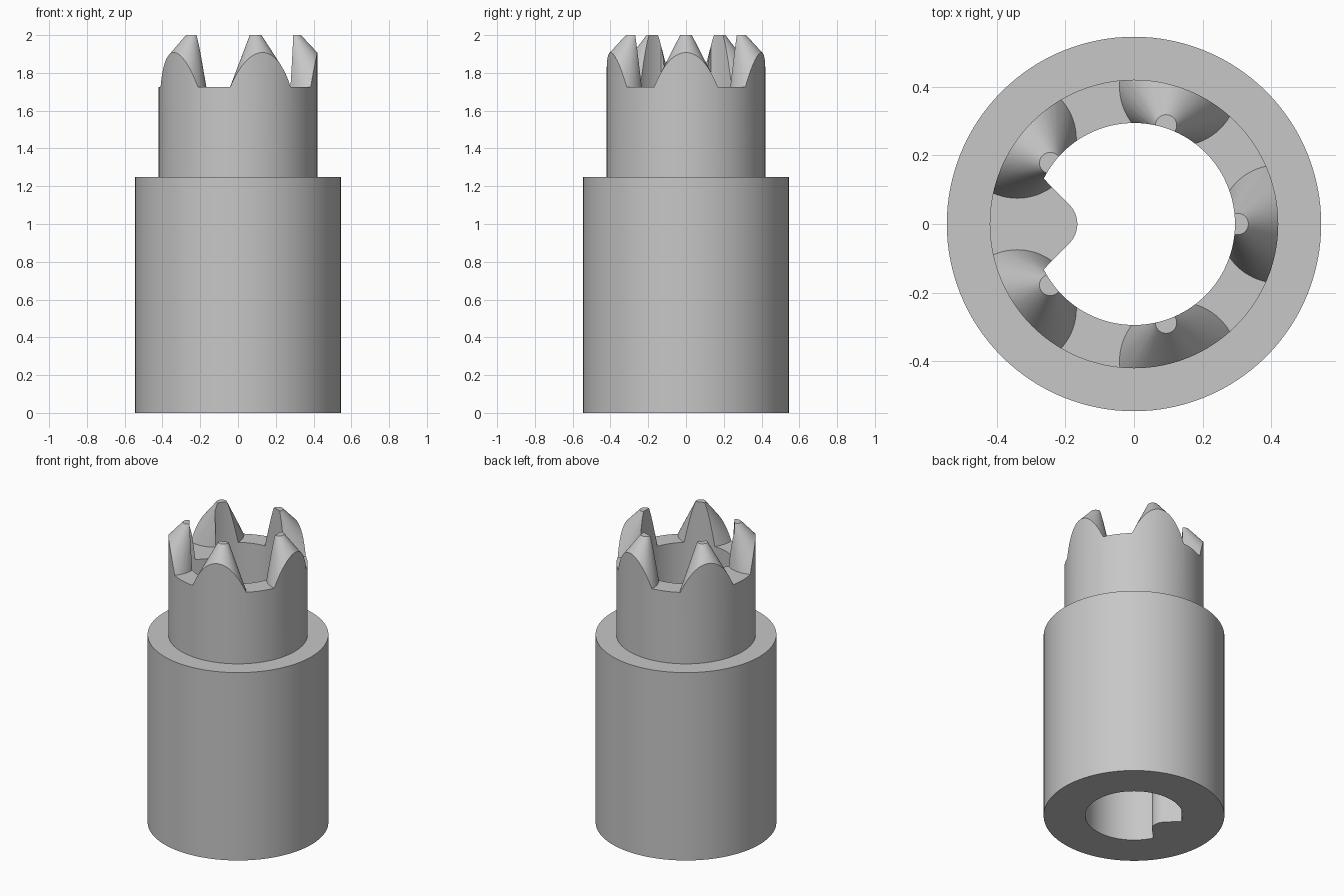
import bpy, bmesh, math
from math import cos, sin, pi

cube = bpy.data.objects.get("Cube")
if cube:
    bpy.data.objects.remove(cube, do_unlink=True)

OUTER, NECK, BORE = 0.545, 0.42, 0.294
SHOULDER, RIM, TOP = 1.25, 1.725, 2.0
SEGS = 128


def circle(radius, z, cx=0.0, cy=0.0, n=SEGS):
    return [(cx + radius * cos(2 * pi * i / n), cy + radius * sin(2 * pi * i / n), z)
            for i in range(n)]


def add_loft(bm, rings):
    """Closed solid through matching rings of points."""
    loops = [[bm.verts.new(p) for p in ring] for ring in rings]
    n = len(loops[0])
    for a, b in zip(loops, loops[1:]):
        for i in range(n):
            j = (i + 1) % n
            bm.faces.new((a[i], a[j], b[j], b[i]))
    bm.faces.new(loops[0][::-1])
    bm.faces.new(loops[-1])


def make_object(name, rings):
    bm = bmesh.new()
    add_loft(bm, rings)
    bmesh.ops.recalc_face_normals(bm, faces=bm.faces)
    mesh = bpy.data.meshes.new(name)
    bm.to_mesh(mesh)
    bm.free()
    obj = bpy.data.objects.new(name, mesh)
    bpy.context.collection.objects.link(obj)
    return obj


def boolean(target, helper, operation):
    """Apply a boolean and discard the helper."""
    helper.hide_render = True
    mod = target.modifiers.new(operation.title(), 'BOOLEAN')
    mod.operation, mod.solver, mod.object = operation, 'EXACT', helper
    bpy.context.view_layer.objects.active = target
    bpy.ops.object.modifier_apply(modifier=mod.name)
    bpy.data.objects.remove(helper, do_unlink=True)


# Stepped sleeve, neck left tall enough to carve the teeth from
sleeve = make_object("toothed_sleeve", [
    circle(OUTER, 0), circle(OUTER, SHOULDER),
    circle(NECK, SHOULDER), circle(NECK, TOP + 0.1)])

# Envelope: everything below the rim plus five inward-leaning cones
envelope = make_object("tooth_envelope", [circle(1.0, -0.2, n=32), circle(1.0, RIM, n=32)])
for k in range(5):
    a = 2 * pi * k / 5
    rings = []
    for t in (-0.12, 1.0):
        reach = 0.42 + t * (0.302 - 0.42)
        radius = 0.172 + t * (0.031 - 0.172)
        z = RIM + t * (TOP - RIM)
        rings.append(circle(radius, z, reach * cos(a), reach * sin(a), 72))
    boolean(envelope, make_object("tooth_cone", rings), 'UNION')
boolean(sleeve, envelope, 'INTERSECT')

# Bore with a rounded wedge-shaped key along its -x side
KEY_X, KEY_R = -0.245, 0.08
start = math.atan2(0.132, -0.263)
profile = [(BORE * cos(-start + 2 * start * i / 110), BORE * sin(-start + 2 * start * i / 110))
           for i in range(111)]
profile += [(KEY_X + KEY_R * cos(pi / 4 - pi / 2 * i / 20), KEY_R * sin(pi / 4 - pi / 2 * i / 20))
            for i in range(21)]
bore = make_object("bore_cutter", [[(x, y, z) for x, y in profile] for z in (-0.2, TOP + 0.3)])
boolean(sleeve, bore, 'DIFFERENCE')

# Plain grey finish
grey = bpy.data.materials.new("light_grey")
grey.use_nodes = True
colour = (0.57, 0.57, 0.57, 1.0)
grey.diffuse_color = colour
grey.node_tree.nodes["Principled BSDF"].inputs["Base Color"].default_value = colour
sleeve.data.materials.clear()
sleeve.data.materials.append(grey)
for p in sleeve.data.polygons:
    p.material_index = 0

bpy.ops.object.select_all(action='DESELECT')
sleeve.select_set(True)
bpy.context.view_layer.objects.active = sleeve
bpy.ops.object.shade_smooth_by_angle(angle=math.radians(25))
